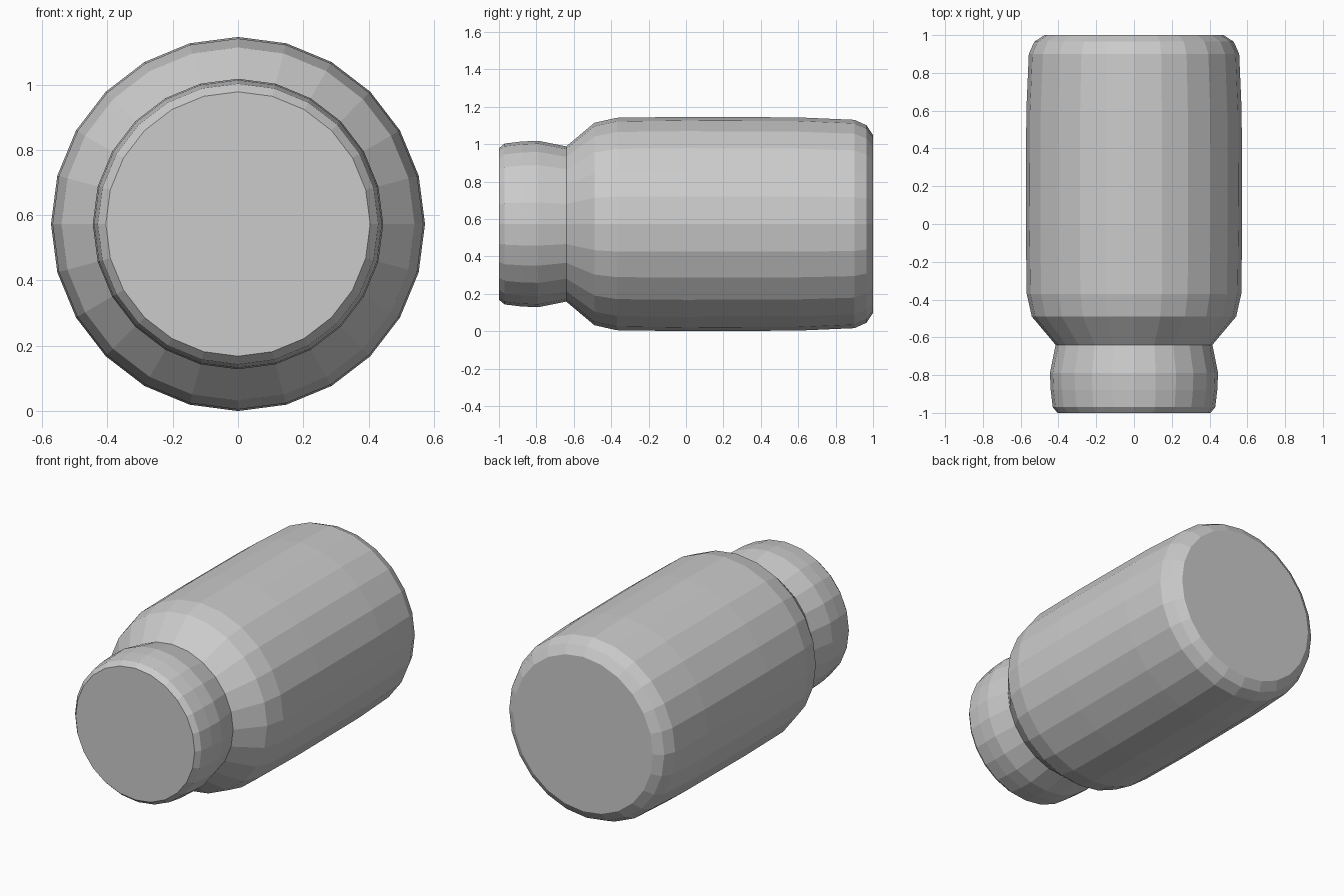
import bpy, bmesh, math

if "Cube" in bpy.data.objects:
    bpy.data.objects.remove(bpy.data.objects["Cube"])

SIDES = 24
AXIS_Z = 0.573


def lathe(name, profile, close_first=False, close_last=False):
    """Spin (y, radius) pairs around the horizontal y axis, with flat faces."""
    bm = bmesh.new()
    rings = []
    for y, r in profile:
        ring = []
        for i in range(SIDES):
            a = 2 * math.pi * i / SIDES
            ring.append(bm.verts.new((r * math.sin(a), y, AXIS_Z + r * math.cos(a))))
        rings.append(ring)
    for a, b in zip(rings, rings[1:]):
        for i in range(SIDES):
            j = (i + 1) % SIDES
            bm.faces.new((a[i], a[j], b[j], b[i]))
    if close_first:
        bm.faces.new(rings[0][::-1])
    if close_last:
        bm.faces.new(rings[-1])
    # Open shells meet at the neck, so set the outward direction explicitly
    bm.normal_update()
    side = bm.faces[:][SIDES * (len(rings) // 2 - 1)]
    c = side.calc_center_median()
    if side.normal.x * c.x + side.normal.z * (c.z - AXIS_Z) < 0:
        bmesh.ops.reverse_faces(bm, faces=bm.faces[:])
    mesh = bpy.data.meshes.new(name)
    bm.to_mesh(mesh)
    bm.free()
    obj = bpy.data.objects.new(name, mesh)
    bpy.context.collection.objects.link(obj)
    return obj


# Lid with a slight bulge, tapering to the neck crease
lathe("lid", [(-1.0, 0.405), (-0.97, 0.43), (-0.88, 0.441),
              (-0.79, 0.445), (-0.64, 0.415)], close_first=True)

# Bottle body: sloped shoulder, long barrel, rounded base
lathe("bottle_body", [(-0.64, 0.415), (-0.49, 0.541), (-0.37, 0.568),
                      (0.0, 0.573), (0.60, 0.570), (0.90, 0.557),
                      (0.965, 0.528), (1.0, 0.475)], close_last=True)
